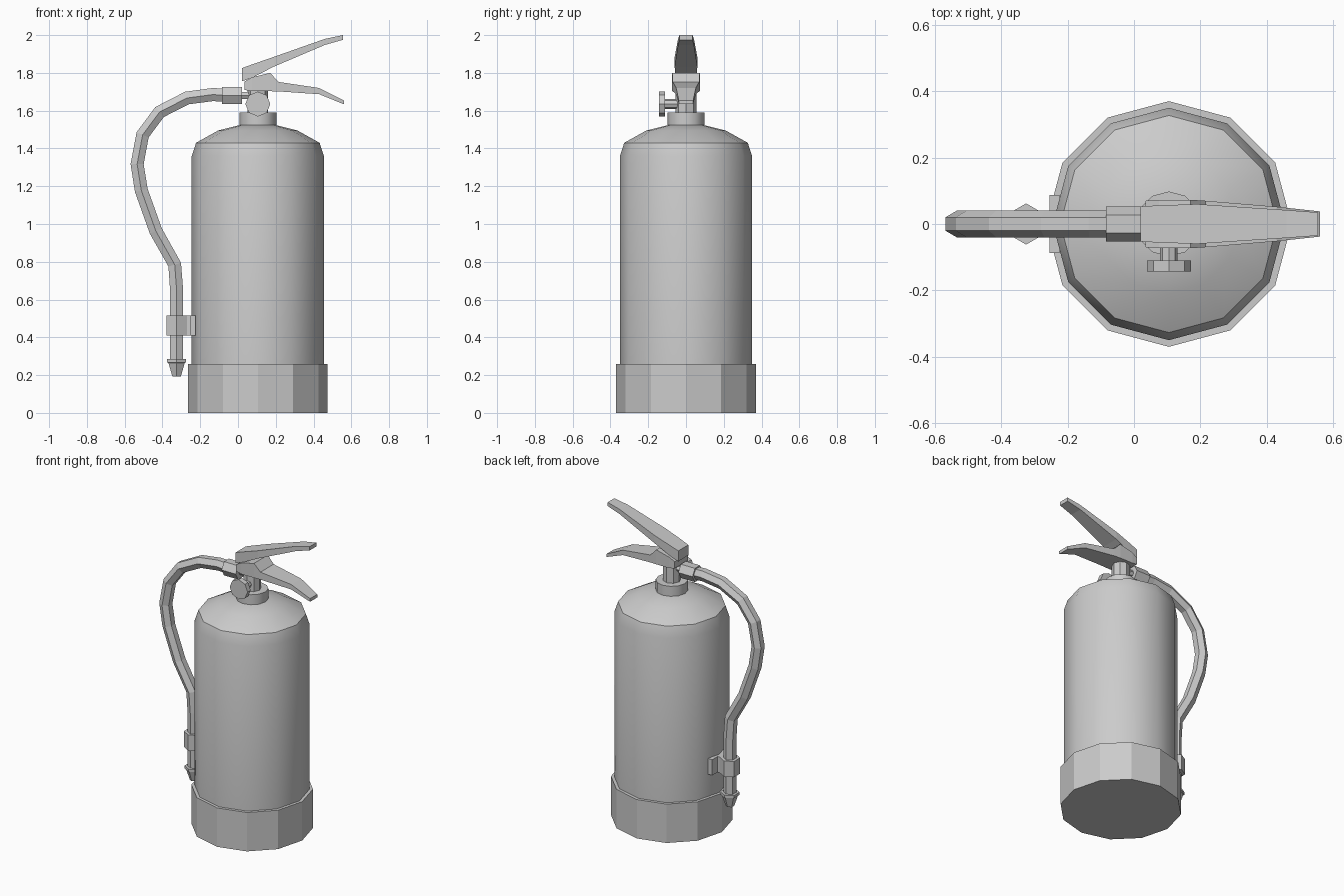
import bpy, bmesh, math
from mathutils import Vector

cube = bpy.data.objects.get("Cube")
if cube:
    bpy.data.objects.remove(cube, do_unlink=True)

grey = bpy.data.materials.new("plain_grey")
grey.use_nodes = True
grey.diffuse_color = (0.6, 0.6, 0.6, 1)
grey.node_tree.nodes["Principled BSDF"].inputs["Base Color"].default_value = (0.6, 0.6, 0.6, 1)

CX = 0.105      # axis of the cylinder
HX = -0.325     # straight end of the hose


def loft(name, rings, smooth=None):
    """Skin a list of equal-length vertex rings and cap both ends."""
    bm = bmesh.new()
    loops = [[bm.verts.new(p) for p in ring] for ring in rings]
    n = len(loops[0])
    for a, b in zip(loops, loops[1:]):
        for i in range(n):
            j = (i + 1) % n
            bm.faces.new((a[i], a[j], b[j], b[i]))
    bm.faces.new(loops[0])
    bm.faces.new(loops[-1])
    bmesh.ops.recalc_face_normals(bm, faces=bm.faces)
    mesh = bpy.data.meshes.new(name)
    bm.to_mesh(mesh)
    bm.free()
    mesh.materials.append(grey)
    ob = bpy.data.objects.new(name, mesh)
    bpy.context.collection.objects.link(ob)
    if smooth:
        bpy.ops.object.select_all(action="DESELECT")
        ob.select_set(True)
        bpy.context.view_layer.objects.active = ob
        bpy.ops.object.shade_smooth_by_angle(angle=math.radians(smooth))
    return ob


def tube(name, path, radii, sides, smooth=None):
    """Sweep a polygon along a path with one radius per point."""
    pts = [Vector(p) for p in path]
    rings = []
    for i, p in enumerate(pts):
        before = (p - pts[max(i - 1, 0)]).normalized()
        after = (pts[min(i + 1, len(pts) - 1)] - p).normalized()
        t = (before + after).normalized()
        b = Vector((0, 0, 1)) if abs(t.y) > 0.9 else Vector((0, 1, 0))
        n = t.cross(b)
        angles = [math.tau * k / sides for k in range(sides)]
        rings.append([p + radii[i] * (math.cos(a) * b + math.sin(a) * n) for a in angles])
    return loft(name, rings, smooth)


def upright(name, x, profile, sides, smooth=None):
    """Turned part on a vertical axis, from (radius, z) pairs."""
    return tube(name, [(x, 0, z) for r, z in profile], [r for r, z in profile], sides, smooth)


def bar(name, stations):
    """Bar along x from (x, bottom, top, half width) stations."""
    return loft(name, [[(x, -w, lo), (x, w, lo), (x, w, hi), (x, -w, hi)]
                       for x, lo, hi, w in stations])


# Cylinder, base and neck
upright("cylinder_body", CX, [(0.35, 0.2), (0.35, 1.36), (0.327, 1.43), (0.21, 1.495), (0.09, 1.525)], 12, 35)
upright("base_band", CX, [(0.37, 0), (0.37, 0.26)], 12)
upright("neck_collar", CX, [(0.098, 1.5), (0.098, 1.59)], 12, 35)
upright("valve_stem", CX, [(0.055, 1.58), (0.055, 1.72)], 8)

# Gauge knob on the front
tube("knob_shaft", [(CX, -0.03, 1.635), (CX, -0.12, 1.635)], [0.026] * 2, 8)
tube("knob", [(CX, -0.11, 1.635), (CX, -0.143, 1.635)], [0.066] * 2, 8)

# Squeeze handles
bar("top_lever", [(0.02, 1.755, 1.825, 0.053), (0.075, 1.775, 1.845, 0.056),
                  (0.19, 1.833, 1.885, 0.06), (0.46, 1.948, 1.98, 0.042),
                  (0.555, 1.975, 2.0, 0.035)])
bar("lower_handle", [(0.035, 1.71, 1.755, 0.07), (0.075, 1.703, 1.777, 0.073),
                     (0.17, 1.703, 1.80, 0.073), (0.215, 1.702, 1.752, 0.07),
                     (0.43, 1.687, 1.72, 0.052), (0.56, 1.634, 1.655, 0.038)])

# Hose with its fitting and nozzle
tube("hose_pipe", [(0.1, 0, 1.68), (0, 0, 1.68)], [0.022] * 2, 6)
tube("hose_fitting", [(0.02, 0, 1.68), (-0.085, 0, 1.68)], [0.053] * 2, 6)
hose = [(-0.06, 1.682), (-0.135, 1.685), (-0.27, 1.667), (-0.415, 1.593), (-0.505, 1.472),
        (-0.534, 1.317), (-0.512, 1.178), (-0.435, 0.963), (-0.335, 0.785), (HX, 0.65), (HX, 0.27)]
tube("hose", [(x, 0, z) for x, z in hose], [0.04] * len(hose), 6)
upright("nozzle", HX, [(0.026, 0.193), (0.05, 0.265), (0.058, 0.267), (0.058, 0.285)], 6)

# Clip holding the hose to the cylinder
upright("hose_clip", HX, [(0.062, 0.41), (0.062, 0.515)], 6)
bar("clip_arm", [(-0.29, 0.41, 0.515, 0.03), (-0.24, 0.41, 0.515, 0.03)])
bar("clip_plate", [(-0.255, 0.41, 0.515, 0.088), (-0.225, 0.41, 0.515, 0.088)])
